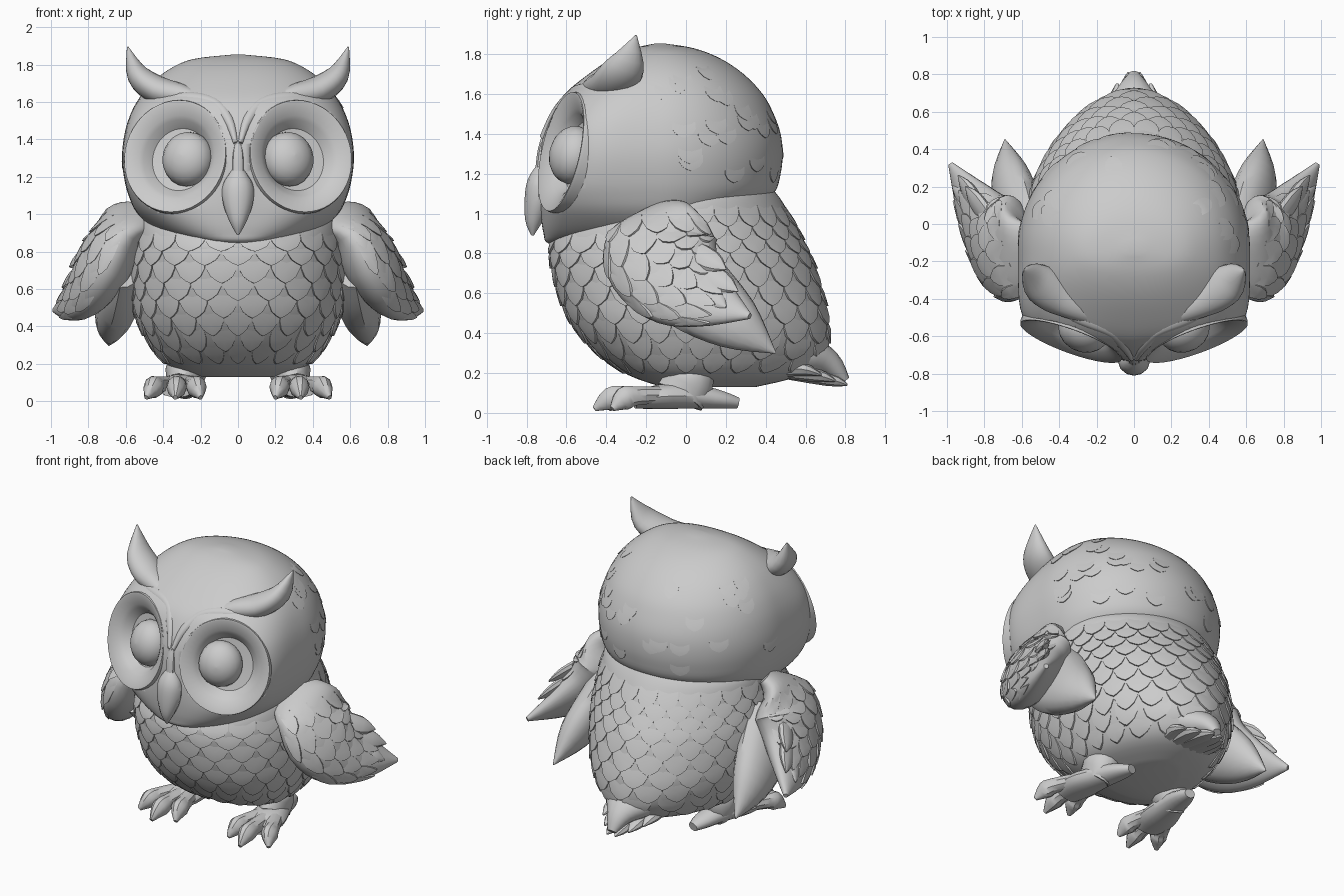
import bpy, bmesh, math, random
from mathutils import Vector

if "Cube" in bpy.data.objects:
    bpy.data.objects.remove(bpy.data.objects["Cube"])

random.seed(4)
stone = bpy.data.materials.new("plain_grey")
stone.diffuse_color = (0.6, 0.6, 0.6, 1)
stone.use_nodes = True
stone.node_tree.nodes["Principled BSDF"].inputs["Base Color"].default_value = stone.diffuse_color


def interp(rows, s):
    """Smooth interpolation of table rows at fractional index s."""
    n = len(rows) - 1
    s = max(0, min(n, s))
    i = min(int(s), n - 1)
    t = s - i
    p0, p1, p2, p3 = (rows[max(0, min(n, k))] for k in (i - 1, i, i + 1, i + 2))
    return [b + .5 * t * (c - a + t * (2*a - 5*b + 4*c - d + t * (3*(b - c) + d - a)))
            for a, b, c, d in zip(p0, p1, p2, p3)]


def finish(name, bm, angle=35):
    bmesh.ops.recalc_face_normals(bm, faces=bm.faces)
    me = bpy.data.meshes.new(name)
    bm.to_mesh(me)
    bm.free()
    ob = bpy.data.objects.new(name, me)
    bpy.context.collection.objects.link(ob)
    me.materials.append(stone)
    bpy.ops.object.select_all(action='DESELECT')
    ob.select_set(True)
    bpy.context.view_layer.objects.active = ob
    bpy.ops.object.shade_smooth_by_angle(angle=math.radians(angle))
    return ob


def skin(name, f, n, seg=24, steps=4, sgn=1):
    """Closed surface from rings f(s, angle), s = 0..n."""
    bm = bmesh.new()
    rings = []
    for i in range(n * steps + 1):
        ring = []
        for j in range(seg):
            p = f(i / steps, 2 * math.pi * j / seg)[0]
            ring.append(bm.verts.new((p.x * sgn, p.y, p.z)))
        rings.append(ring)
    for a, b in zip(rings, rings[1:]):
        for j in range(seg):
            k = (j + 1) % seg
            bm.faces.new((a[j], a[k], b[k], b[j]))
    bm.faces.new(rings[0])
    bm.faces.new(rings[-1])
    return finish(name, bm)


def tube(rows, hint=(1, 0, 0)):
    """Tapered limb: rows of x, y, z, side radius, other radius."""
    hint = Vector(hint)

    def f(s, a):
        v = interp(rows, s)
        c = Vector(v[:3])
        t = (Vector(interp(rows, s + .1)[:3]) - Vector(interp(rows, s - .1)[:3])).normalized()
        side = (hint - t * hint.dot(t)).normalized()
        ra, rb = max(v[3], .003), max(v[4], .003)
        return c + side * ra * math.cos(a) + t.cross(side) * rb * math.sin(a), c
    return f


def shell(rows, yc, bulge, back=2):
    """Rounded body: rows of z, front y, back y, half width."""
    def f(s, a):
        z, yf, yb, w = interp(rows, s)
        n, tp = bulge(z)
        c, sn = math.cos(a), math.sin(a)
        d = yc - yf if sn < 0 else yb - yc
        n, tp = (n, tp) if sn < 0 else (back, 0)
        r = (abs(c / w) ** n + abs(sn / d) ** n) ** (-1 / n)
        return Vector((r * c, yc + r * sn * (1 - tp * abs(r * c) / w), z)), Vector((0, yc, z))
    return f


OUTLINE = [(-1, 0), (-1, .45), (-.72, .75), (-.32, .92), (0, 1),
           (.32, .92), (.72, .75), (1, .45), (1, 0)]


def scales(name, f, spots, ds, da, lift, sgn=1):
    """Overlapping feather plates following surface f at (s, angle) spots."""
    bm = bmesh.new()
    for s, a in spots:
        def vert(u, v, h):
            p, c = f(s + ds * v, a + da * u)
            p = p + (p - c).normalized() * h
            return bm.verts.new((p.x * sgn, p.y, p.z))
        mid = vert(0, .5, lift * .75)
        top = [vert(u, v, lift * v) for u, v in OUTLINE]
        low = [vert(u, v, -.012) for u, v in OUTLINE]
        for j in range(len(top)):
            k = (j + 1) % len(top)
            bm.faces.new((mid, top[j], top[k]))
            bm.faces.new((top[j], low[j], low[k], top[k]))
    return finish(name, bm)


# body
BODY = [(.13, -.12, .35, .2), (.19, -.29, .58, .37), (.3, -.45, .70, .47), (.45, -.575, .715, .545),
        (.6, -.64, .685, .57), (.75, -.675, .64, .575), (.86, -.675, .59, .565),
        (.97, -.6, .535, .55), (1.08, -.4, .47, .53), (1.16, -.3, .4, .45)]
body = shell(BODY, 0, lambda z: (2.3, 0), 1.85)
skin("body", body, len(BODY) - 1, 64)
spots = []
for r in range(10):
    s, n = 2.05 + .62 * r, (24 if r > 1 else 20)
    for j in range(n):
        a = 2 * math.pi * (j + .5 * (r % 2)) / n
        if s < 6.9 or math.sin(a) > -.1:
            spots.append((s, a))
scales("body_feathers", body, spots, -.95, math.pi / 25, .014)

# head
HEAD = [(.825, -.55, .0, .14), (.85, -.69, .1, .26), (.9, -.715, .2, .42), (1.0, -.73, .32, .535),
        (1.1, -.738, .44, .585), (1.2, -.74, .475, .61), (1.3, -.735, .485, .62),
        (1.4, -.715, .475, .612), (1.5, -.675, .44, .588), (1.6, -.61, .385, .542),
        (1.7, -.49, .29, .465), (1.78, -.37, .17, .36), (1.83, -.26, .04, .24), (1.853, -.16, -.10, .04)]


def face_bulge(z):
    e = math.exp(-((z - 1.28) / .25) ** 2)
    return 2.3 + 3.5 * e, .22 * e


head_f = shell(HEAD, -.13, face_bulge)
head = skin("head", head_f, len(HEAD) - 1, 96)
spots = [(random.uniform(5, 10.5), random.uniform(-.1, math.pi + .1)) for _ in range(34)]
scales("head_feathers", head_f, spots, -.8, .1, .006)

# eye sockets, eyes
yaw, tilt = math.radians(20), math.radians(12)
nrm = Vector((math.sin(yaw) * math.cos(tilt), -math.cos(yaw) * math.cos(tilt), math.sin(tilt)))
up = (Vector((0, 0, 1)) - nrm * nrm.z).normalized()
ex = up.cross(nrm)
disc_c = Vector((.335, -.622, 1.31))


def lathe(profile, centre):
    def f(s, a):
        r, d = profile[int(round(s))]
        c = centre + nrm * d
        return c + (ex * math.cos(a) + up * 1.06 * math.sin(a)) * r, c
    return f


DISH = [(.2, -.15), (.29, -.13), (.292, -.01), (.288, .006), (.278, .006), (.215, -.025),
        (.195, -.04), (.16, -.085), (.003, -.10)]
BALL = [(max(.003, .14 * math.sin(k * math.pi / 10)), -.115 * math.cos(k * math.pi / 10)) for k in range(11)]
for sgn, tag in ((1, "right"), (-1, "left")):
    cutter = skin("cutter", lathe([(.28, -.14), (.28, .3)], disc_c), 1, 48, 1, sgn)
    cutter.hide_render = True
    mod = head.modifiers.new("socket", 'BOOLEAN')
    mod.operation, mod.solver, mod.object = 'DIFFERENCE', 'EXACT', cutter
    bpy.context.view_layer.objects.active = head
    bpy.ops.object.modifier_apply(modifier=mod.name)
    bpy.data.objects.remove(cutter)
    skin("eye_socket_" + tag, lathe(DISH, disc_c), len(DISH) - 1, 48, 1, sgn)
    skin("eye_" + tag, lathe(BALL, disc_c - nrm * .075 - ex * .045), 10, 20, 1, sgn)

# beak and bridge
beak = [(0, -.71, 1.25, .025, .03), (0, -.73, 1.16, .08, .065), (0, -.745, 1.06, .08, .066),
        (0, -.765, .96, .045, .042), (0, -.77, .89, .006, .006)]
skin("beak", tube(beak), 4, 12)
skin("beak_bridge", tube([(0, -.70, 1.40, .012, .02), (0, -.72, 1.32, .03, .025), (0, -.73, 1.22, .032, .028)]), 2, 10, 3)

# paired parts
WING = [(.53, -.10, 1.025, .13, .05), (.62, -.13, .93, .25, .11), (.69, -.12, .78, .29, .15),
        (.765, -.03, .65, .25, .13), (.86, .12, .56, .16, .08), (.98, .32, .485, .015, .015)]
LOWER = [(.585, -.12, .76, .22, .10), (.62, .05, .60, .21, .12), (.665, .26, .44, .14, .095), (.69, .45, .30, .004, .004)]
HORN = [(.17, -.52, 1.60, .03, .03), (.30, -.45, 1.635, .07, .06), (.43, -.365, 1.665, .11, .075),
        (.535, -.30, 1.745, .095, .06), (.59, -.25, 1.895, .004, .004)]
BROW = [(.012, -.72, 1.38, .016, .012), (.05, -.65, 1.5, .03, .03), (.13, -.575, 1.585, .03, .04),
        (.28, -.51, 1.61, .035, .045), (.43, -.44, 1.60, .03, .03)]
blade = (-.2, .75, .65)
wing = tube(WING, blade)
wing_spots = [(.9 + .55 * r, math.radians(90 + 30 * (k - 2 + .5 * (r % 2)))) for r in range(6) for k in range(5)]
QUILLS = [((.74, -.02, .84), (.90, .20, .72)), ((.77, .0, .76), (.94, .26, .61)),
          ((.80, .02, .66), (.97, .20, .53)), ((.78, -.06, .60), (.90, .10, .49))]
TOES = [(.20, -.39), (.335, -.46), (.49, -.37)]

for sgn, tag in ((1, "right"), (-1, "left")):
    skin("wing_" + tag, wing, 5, 24, 4, sgn)
    scales("wing_feathers_" + tag, wing, wing_spots, .65, .25, .012, sgn)
    skin("lower_wing_" + tag, tube(LOWER, blade), 3, 16, 4, sgn)
    for i, (p, q) in enumerate(QUILLS):
        m = [(a + 2 * b) / 3 for a, b in zip(p, q)]
        skin(f"wing_quill_{tag}_{i}", tube([(*p, .06, .03), (*m, .06, .03), (*q, .004, .004)], blade), 2, 10, 3, sgn)
    skin("ear_tuft_" + tag, tube(HORN, (0, 1, 0)), 4, 16, 4, sgn)
    skin("brow_" + tag, tube(BROW, (0, 1, 0)), 4, 12, 4, sgn)
    # feet
    skin("leg_" + tag, tube([(.27, .02, .21, .10, .12), (.28, .01, .15, .11, .13), (.3, -.03, .08, .08, .13)]), 2, 14, 3, sgn)
    skin("foot_" + tag, tube([(.235, .26, .05, .035, .028), (.25, .18, .065, .065, .045), (.28, .03, .085, .09, .065),
                              (.315, -.14, .08, .12, .062), (.33, -.26, .06, .09, .04)]), 4, 14, 3, sgn)
    for i, (x, y) in enumerate(TOES):
        bx, by = .315 + (x - .335) * .4, -.14
        rows = [(bx, by, .09, .05, .045), ((bx + x) / 2, (by + y) / 2, .085, .05, .05),
                (.3 * bx + .7 * x, .25 * by + .75 * y, .07, .052, .06), (x, y, .02, .012, .014)]
        skin(f"toe_{tag}_{i}", tube(rows), 3, 10, 3, sgn)

# tail
skin("tail", tube([(0, .42, .33, .2, .15), (0, .60, .29, .18, .11), (0, .72, .24, .09, .07), (0, .80, .16, .03, .025)]), 3, 16)
for i, (x, y, z) in enumerate([(-.15, .68, .19), (-.09, .75, .16), (-.03, .81, .14),
                               (.03, .81, .14), (.09, .75, .16), (.15, .68, .19)]):
    skin(f"tail_feather_{i}", tube([(x * .8, .44, .21, .05, .03), (x, y - .1, z + .03, .05, .035), (x, y, z, .006, .006)]), 2, 8, 3)
